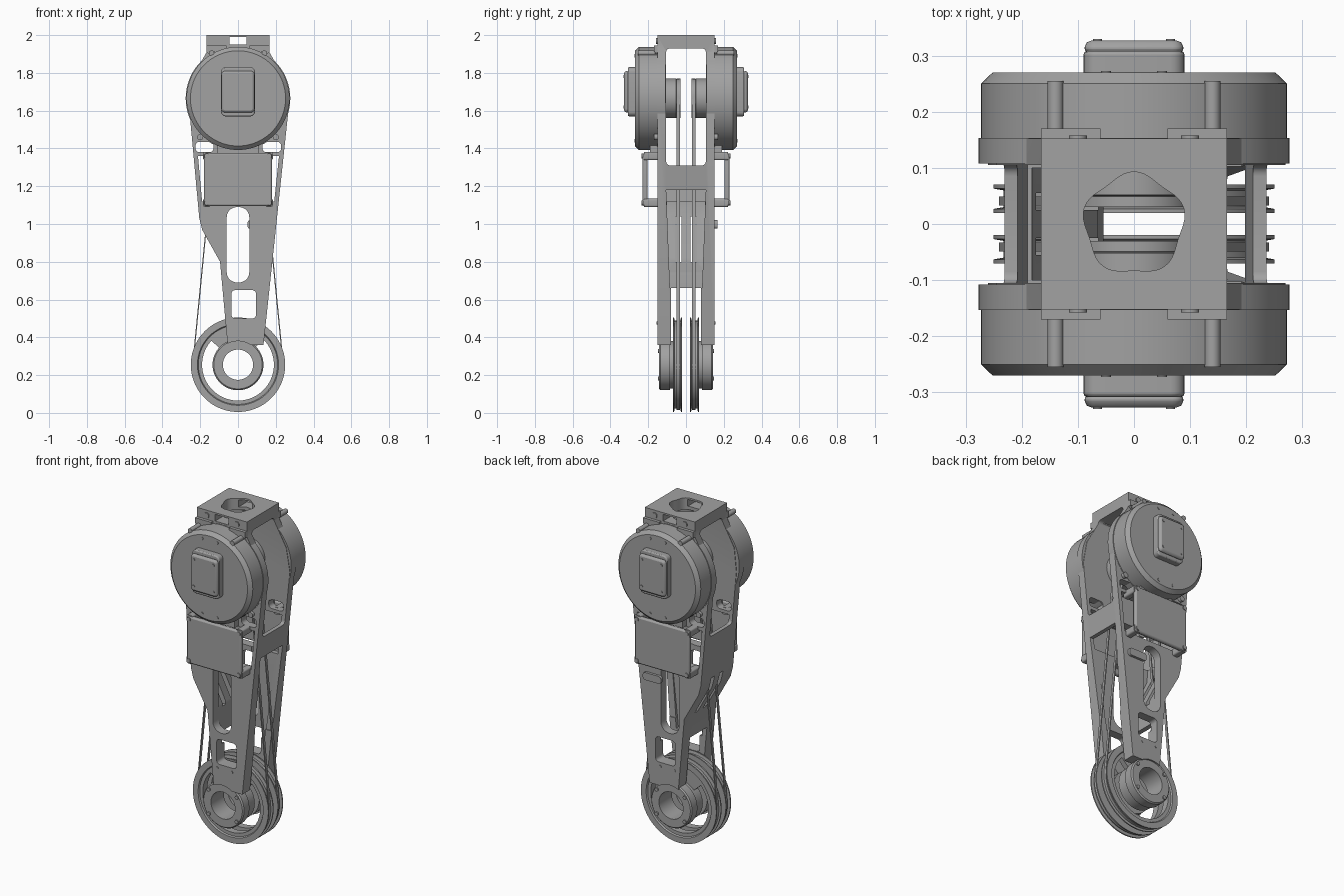
import bpy, bmesh, math
from mathutils import Vector

cube = bpy.data.objects.get("Cube")
if cube:
    bpy.data.objects.remove(cube, do_unlink=True)

grey = bpy.data.materials.new("machined_grey")
grey.use_nodes = True
COLOUR = (0.36, 0.36, 0.36, 1)
grey.diffuse_color = COLOUR
grey.node_tree.nodes["Principled BSDF"].inputs["Base Color"].default_value = COLOUR

HIP, ANKLE = 1.665, 0.255      # heights of the two axles
AXES = {"x": lambda u, v, w: (w, u, v),
        "y": lambda u, v, w: (u, w, v),
        "z": lambda u, v, w: (u, v, w)}


def finish(name, bm, bevel=0):
    bmesh.ops.recalc_face_normals(bm, faces=bm.faces)
    mesh = bpy.data.meshes.new(name)
    bm.to_mesh(mesh)
    bm.free()
    ob = bpy.data.objects.new(name, mesh)
    bpy.context.collection.objects.link(ob)
    mesh.materials.append(grey)
    if bevel:
        mod = ob.modifiers.new("bevel", "BEVEL")
        mod.width, mod.segments = bevel, 2
    return ob


def prism(name, pts, axis, lo, hi, bevel=0):
    """Extrude a flat outline along an axis."""
    bm = bmesh.new()
    place = AXES[axis]
    a = [bm.verts.new(place(u, v, lo)) for u, v in pts]
    b = [bm.verts.new(place(u, v, hi)) for u, v in pts]
    bm.faces.new(a)
    bm.faces.new(b)
    for i in range(len(pts)):
        j = (i + 1) % len(pts)
        bm.faces.new((a[i], a[j], b[j], b[i]))
    return finish(name, bm, bevel)


def rect(x0, x1, z0, z1):
    return [(x0, z0), (x1, z0), (x1, z1), (x0, z1)]


def rounded(x0, x1, z0, z1, r):
    pts = []
    corners = [(x1 - r, z1 - r), (x0 + r, z1 - r), (x0 + r, z0 + r), (x1 - r, z0 + r)]
    for k, (cx, cz) in enumerate(corners):
        pts += arc(cx, cz, r, k * 90, k * 90 + 90, 5)
    return pts


def arc(cx, cz, r, start, end, steps):
    angles = [math.radians(start + (end - start) * i / steps) for i in range(steps + 1)]
    return [(cx + r * math.cos(t), cz + r * math.sin(t)) for t in angles]


def circle(cx, cz, r, n=20):
    return arc(cx, cz, r, 0, 360, n)[:-1]


def lathe(name, profile, cz, side, ring=False, seg=72):
    """Spin (radius, y) points around a y axle; a ring closes on itself."""
    bm = bmesh.new()
    loops = []
    for r, y in profile:
        loops.append([bm.verts.new((u, side * y, v)) for u, v in circle(0, cz, r, seg)])
    pairs = list(zip(loops, loops[1:]))
    if ring:
        pairs.append((loops[-1], loops[0]))
    else:
        bm.faces.new(loops[0])
        bm.faces.new(loops[-1])
    for a, b in pairs:
        for i in range(seg):
            j = (i + 1) % seg
            bm.faces.new((a[i], a[j], b[j], b[i]))
    return finish(name, bm)


def cut(target, *cutters):
    bpy.context.view_layer.objects.active = target
    for c in cutters:
        mod = target.modifiers.new("cut", "BOOLEAN")
        mod.object, mod.operation, mod.solver = c, "DIFFERENCE", "EXACT"
        bpy.ops.object.modifier_apply(modifier=mod.name)
        bpy.data.objects.remove(c, do_unlink=True)


def side_prism(name, pts, side, lo, hi, bevel=0):
    return prism(name, pts, "y", min(side * lo, side * hi), max(side * lo, side * hi), bevel)


# Leg frame: one outline hollowed out into two plates and side walls
right_edge = [(0.135, 0.36), (0.27, 1.63), (0.245, 1.77), (0.166, 1.91), (0.166, 2.0)]
left_edge = [(-0.166, 2.0), (-0.166, 1.91), (-0.245, 1.77), (-0.26, 1.63),
             (-0.205, 1.03), (-0.19, 0.97), (-0.095, 0.8), (-0.055, 0.36)]
frame = prism("leg_frame", right_edge + left_edge, "y", -0.152, 0.152)
hollow = [(0.12, 0.6), (0.23, 1.63), (0.21, 1.75), (0.13, 1.93), (-0.13, 1.93),
          (-0.21, 1.75), (-0.225, 1.63), (-0.175, 1.04), (-0.065, 0.82), (-0.05, 0.6)]
long_window = [(-0.085, 0.66), (0.085, 0.66), (0.105, 1.18), (-0.105, 1.18)]
cut(frame,
    prism("c", hollow, "y", -0.1, 0.1),
    prism("c", rounded(-0.105, 0.105, 1.31, 1.93, 0.02), "x", -0.5, 0.5),
    prism("c", long_window, "x", 0.02, 0.5),
    prism("c", rect(-0.08, 0.08, 0.2, 0.66), "x", -0.5, 0.5),
    prism("c", rounded(-0.06, 0.06, 0.69, 1.09, 0.055), "y", -0.5, 0.5),
    prism("c", rounded(-0.035, 0.095, 0.5, 0.65, 0.02), "y", -0.5, 0.5),
    prism("c", [(-0.19, 1.12), (0.192, 1.12), (0.217, 1.36), (-0.212, 1.36)], "y", -0.5, 0.5),
    prism("c", rounded(0.13, 0.228, 1.38, 1.435, 0.02), "y", -0.5, 0.5),
    prism("c", rounded(-0.225, -0.13, 1.38, 1.435, 0.02), "y", -0.5, 0.5),
    prism("c", circle(0, ANKLE, 0.125, 40), "y", -0.5, 0.5),
    prism("c", [((0.088 + 0.005 * math.sin(5 * t)) * math.cos(t),
                 (0.088 + 0.005 * math.sin(5 * t)) * math.sin(t))
                for t in (math.tau * i / 60 for i in range(60))], "z", 1.8, 2.2),
    prism("c", rect(-0.045, 0.045, 1.95, 1.99), "y", -0.5, 0.5))
for s in (-1, 1):
    cut(frame, prism("c", rect(s * 0.04 - 0.015, s * 0.04 + 0.015, 0.8, 1.04), "x", -0.5, -0.06))

for s, tag in ((-1, "front"), (1, "back")):
    # Top bracket lips with bolts
    for e in (-1, 1):
        x0, x1 = sorted((e * 0.06, e * 0.166))
        side_prism(tag + "_top_lip", rect(x0, x1, 1.91, 1.945), s, 0.14, 0.17)
        side_prism(tag + "_top_bolt", circle(e * 0.1, 1.97, 0.016), s, 0.15, 0.158)

    # Hip motor housing
    lathe(tag + "_motor", [(0.277, 0.108), (0.277, 0.153), (0.273, 0.153),
                           (0.273, 0.25), (0.252, 0.27)], HIP, s)
    for e in (-1, 1):
        for z in (HIP - 0.225, HIP + 0.225):
            side_prism(tag + "_motor_screw", circle(e * 0.05, z, 0.009), s, 0.268, 0.273)
        side_prism(tag + "_motor_boss", circle(e * 0.14, 1.905, 0.014), s, 0.14, 0.255)
        side_prism(tag + "_motor_boss", circle(e * 0.2, 1.46, 0.016), s, 0.12, 0.17)
        side_prism(tag + "_upper_boss", circle(e * 0.148, 1.915, 0.016), s, 0.12, 0.165)

    # Encoder cap on the motor face
    side_prism(tag + "_cap_base", rounded(-0.09, 0.09, 1.57, 1.83, 0.025), s, 0.265, 0.308, 0.006)
    side_prism(tag + "_cap_cover", rounded(-0.088, 0.088, 1.59, 1.81, 0.02), s, 0.3, 0.327, 0.012)
    for x in (-0.065, 0.065):
        for z in (1.62, 1.78):
            side_prism(tag + "_cap_screw", circle(x, z, 0.008), s, 0.325, 0.33)

    # Controller box on standoffs
    side_prism(tag + "_controller", rounded(-0.18, 0.18, 1.095, 1.375, 0.012), s, 0.203, 0.23, 0.008)
    for x in (-0.165, 0.165):
        for z in (1.112, 1.36):
            side_prism(tag + "_standoff", rounded(x - 0.02, x + 0.02, z - 0.022, z + 0.022, 0.01),
                       s, 0.13, 0.222)
            side_prism(tag + "_standoff_bolt", circle(x, z, 0.013), s, 0.22, 0.235)
    side_prism(tag + "_controller_neck", rect(-0.11, 0.11, 1.365, 1.42), s, 0.13, 0.19)

    # Ankle hub at the end of the fork
    lathe(tag + "_ankle_hub", [(0.08, 0.085), (0.135, 0.085), (0.135, 0.135),
                               (0.128, 0.142), (0.08, 0.142)], ANKLE, s, ring=True)
    for a in range(4):
        t = math.radians(38 + 104 * (a % 2)) * (1 if a < 2 else -1)
        side_prism(tag + "_hub_bolt", circle(0.118 * math.cos(t), ANKLE + 0.118 * math.sin(t), 0.011),
                   s, 0.14, 0.149)
    for x in (-0.03, 0.065):
        side_prism(tag + "_fork_screw", circle(x, 0.475, 0.008), s, 0.15, 0.155)

    # Ankle pulley: grooved rim, web and hub
    lathe(tag + "_pulley_rim", [(0.19, 0.02), (0.25, 0.02), (0.25, 0.027), (0.233, 0.03),
                                (0.233, 0.06), (0.25, 0.063), (0.25, 0.07), (0.215, 0.07),
                                (0.21, 0.062), (0.19, 0.062)], ANKLE, s, ring=True)
    web = arc(0, ANKLE, 0.2, 45, 138, 16) + arc(0, ANKLE, 0.1, 138, 45, 12)
    side_prism(tag + "_pulley_web", web, s, 0.028, 0.058)
    lathe(tag + "_pulley_hub", [(0.08, 0.02), (0.125, 0.02), (0.125, 0.09), (0.08, 0.09)],
          ANKLE, s, ring=True)

    # Hip drum
    lathe(tag + "_hip_drum", [(0.105, 0.03), (0.105, 0.034), (0.096, 0.036), (0.096, 0.05),
                              (0.105, 0.052), (0.105, 0.11)], HIP, s)

    # Drive belt wrapped around both pulleys
    tilt = math.degrees(math.asin((0.235 - 0.098) / (HIP - ANKLE)))
    bm = bmesh.new()
    rows = []
    for off in (0, 0.006):
        path = (arc(0, HIP, 0.098 + off, tilt, 180 - tilt, 20)
                + arc(0, ANKLE, 0.235 + off, 180 - tilt, 360 + tilt, 40))
        for y in (0.033, 0.049):
            rows.append([bm.verts.new((u, s * y, v)) for u, v in path])
    order = [rows[0], rows[1], rows[3], rows[2]]
    for k in range(4):
        a, b = order[k], order[(k + 1) % 4]
        for i in range(len(a)):
            j = (i + 1) % len(a)
            bm.faces.new((a[i], a[j], b[j], b[i]))
    finish(tag + "_belt", bm)

# Small lug beside the back slot
prism("cable_lug", rounded(0.05, 0.17, 0.975, 1.02, 0.015), "y", 0.15, 0.167)

# Smooth the round parts while keeping edges crisp
bpy.ops.object.select_all(action="DESELECT")
for ob in bpy.context.scene.objects:
    if ob.type == "MESH" and grey.name in ob.data.materials:
        ob.select_set(True)
        bpy.context.view_layer.objects.active = ob
bpy.ops.object.shade_smooth_by_angle(angle=math.radians(30))
